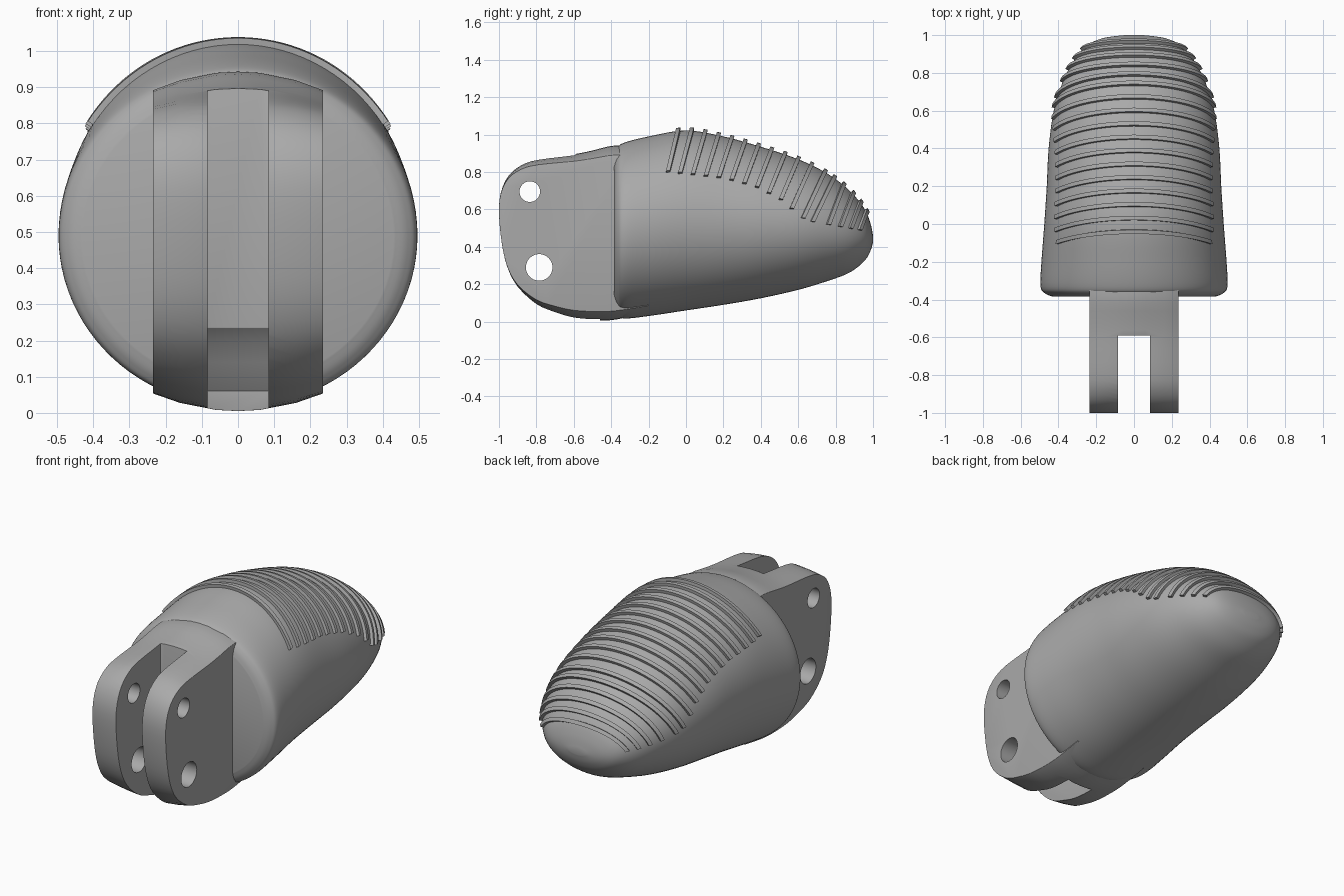
import bpy, bmesh
from math import sin, cos, pi, radians
from mathutils import Vector

if "Cube" in bpy.data.objects:
    bpy.data.objects.remove(bpy.data.objects["Cube"])

grey = bpy.data.materials.new("satin grey")
grey.use_nodes = True
COLOR = (0.4, 0.4, 0.4, 1)
grey.diffuse_color = COLOR
grey.node_tree.nodes["Principled BSDF"].inputs["Base Color"].default_value = COLOR


def finish(name, bm):
    bmesh.ops.recalc_face_normals(bm, faces=bm.faces)
    me = bpy.data.meshes.new(name)
    bm.to_mesh(me)
    bm.free()
    me.materials.append(grey)
    ob = bpy.data.objects.new(name, me)
    bpy.context.collection.objects.link(ob)
    return ob


def activate(ob):
    bpy.ops.object.select_all(action="DESELECT")
    ob.select_set(True)
    bpy.context.view_layer.objects.active = ob


def apply(ob, kind, **settings):
    mod = ob.modifiers.new(kind, kind)
    for key, value in settings.items():
        setattr(mod, key, value)
    activate(ob)
    bpy.ops.object.modifier_apply(modifier=mod.name)


def smooth(ob, angle=35):
    activate(ob)
    bpy.ops.object.shade_smooth_by_angle(angle=radians(angle))


def loft(name, rings, loop=True):
    """Skin a list of closed rings and cap both ends."""
    bm = bmesh.new()
    rows = [[bm.verts.new(p) for p in ring] for ring in rings]
    n = len(rows[0])
    for a, b in zip(rows, rows[1:]):
        for i in range(n):
            bm.faces.new((a[i], a[(i + 1) % n], b[(i + 1) % n], b[i]))
    bm.faces.new(rows[0])
    bm.faces.new(rows[-1])
    return finish(name, bm)


def spline(pts, t):
    """Catmull-Rom point at parameter t, measured in control points."""
    last = len(pts) - 1
    i = min(int(t), last - 1)
    f = t - i
    a, b, c, d = (Vector(pts[max(0, min(last, i + k))]) for k in (-1, 0, 1, 2))
    return 0.5 * (2 * b + (c - a) * f + (2 * a - 5 * b + 4 * c - d) * f ** 2
                  + (3 * b - a - 3 * c + d) * f ** 3)


def lerp_table(table, x):
    for (x0, y0), (x1, y1) in zip(table, table[1:]):
        if x <= x1:
            return y0 + (y1 - y0) * max(0, (x - x0) / (x1 - x0))
    return table[-1][1]


# Body sections: y, half width, top, bottom
SECTIONS = [
    (-.385, .43, .89, .08), (-.368, .47, .93, .04), (-.33, .495, .957, .017),
    (-.2, .49, .99, .03), (0, .475, 1.022, .06), (.2, .462, .99, .09),
    (.4, .452, .935, .125), (.6, .425, .868, .17), (.75, .378, .795, .215),
    (.87, .315, .705, .26), (.95, .24, .61, .32), (.985, .16, .53, .375),
    (1, .05, .46, .425)]
END = len(SECTIONS) - 1


def skin(v, angle):
    """Point on the body; angle is measured from the top."""
    y, w, top, bottom = spline(SECTIONS, max(0, min(END, v)))
    return Vector((w * sin(angle), y, (top + bottom) / 2 + (top - bottom) / 2 * cos(angle)))


body = loft("body", [[skin(r / 5, 2 * pi * i / 96) for i in range(96)]
                     for r in range(5 * END + 1)])
smooth(body)


# Grip ridges: tilted hoops that follow the upper skin
def solve(test, lo, hi):
    for _ in range(26):
        mid = (lo + hi) / 2
        lo, hi = (lo, mid) if test(mid) else (mid, hi)
    return lo


RIDGE_END = [(-.11, .80), (.2, .765), (.37, .72), (.5, .655), (.64, .54), (.95, .485)]


def make_ridge(index, y_top, tilt):
    v_top = solve(lambda v: skin(v, 0).y > y_top, 2, END)
    z_top = skin(v_top, 0).z

    def row(angle):
        return solve(lambda v: skin(v, angle).y - y_top
                     + tilt * (z_top - skin(v, angle).z) > 0, 1, END)

    def beyond(angle):
        p = skin(row(angle), angle)
        return p.z < lerp_table(RIDGE_END, p.y)

    reach = solve(beyond, 0, pi / 2)
    rings = []
    for k in range(41):
        angle = reach * (k / 20 - 1)
        v = row(angle)
        p = skin(v, angle)
        along = (skin(v + .02, angle) - skin(v - .02, angle)).normalized()
        around = skin(v, angle + .01) - skin(v, angle - .01)
        out = around.cross(along).normalized()
        if out.z < 0:
            out = -out
        side = along * .011
        rings.append([p - side - out * .02, p + side - out * .02,
                      p + side + out * .017, p - side + out * .017])
    smooth(loft(f"grip_ridge_{index + 1}", rings), 30)


ridge_tops = [-.04 + .071 * i for i in range(12)] + [.79, .84, .89, .93, .962]
for i, y_top in enumerate(ridge_tops):
    make_ridge(i, y_top, .25 + .02 * i if i < 13 else .38)

# Mounting tang: side outline swept across x with a slightly arched top and bottom
OUTLINE = [
    (-.2, .93), (-.37, .943), (-.5, .915), (-.6, .895), (-.79, .87), (-.88, .84),
    (-.95, .78), (-.99, .69), (-1, .58), (-.985, .42), (-.955, .29), (-.9, .185),
    (-.8, .09), (-.7, .045), (-.6, .015), (-.48, .005), (-.37, .012), (-.2, .05)]


def arched(x, y, z):
    return (x, y, z - .8 * x * x * ((z - .47) / .45) ** 3)


profile = [spline(OUTLINE, i / 3) for i in range(3 * (len(OUTLINE) - 1) + 1)]
tang = loft("mounting_tang", [[arched(x, *p) for p in profile]
                              for x in (-.235, -.16, -.06, 0, .06, .16, .235)])


def cut(target, cutter):
    cutter.hide_render = True
    apply(target, "BOOLEAN", operation="DIFFERENCE", solver="EXACT", object=cutter)
    bpy.data.objects.remove(cutter)


# Slot between the lugs, stepping inward near the bottom
SLOT = [(-1.2, -.1), (-.46, -.1), (-.46, .06), (-.52, .14), (-.545, .195),
        (-.59, .235), (-.59, 1.2), (-1.2, 1.2)]
cut(tang, loft("slot_cutter", [[(x, y, z) for y, z in SLOT] for x in (-.084, .084)]))
apply(tang, "BEVEL", width=.022, segments=3, limit_method="ANGLE", angle_limit=radians(48))

# Pin holes through both lugs
for y, z, radius in ((-.835, .695, .055), (-.785, .29, .071)):
    ring = [(y + radius * cos(2 * pi * i / 40), z + radius * sin(2 * pi * i / 40))
            for i in range(40)]
    cut(tang, loft("pin_cutter", [[(x, *p) for p in ring] for x in (-.4, .4)]))
smooth(tang)
